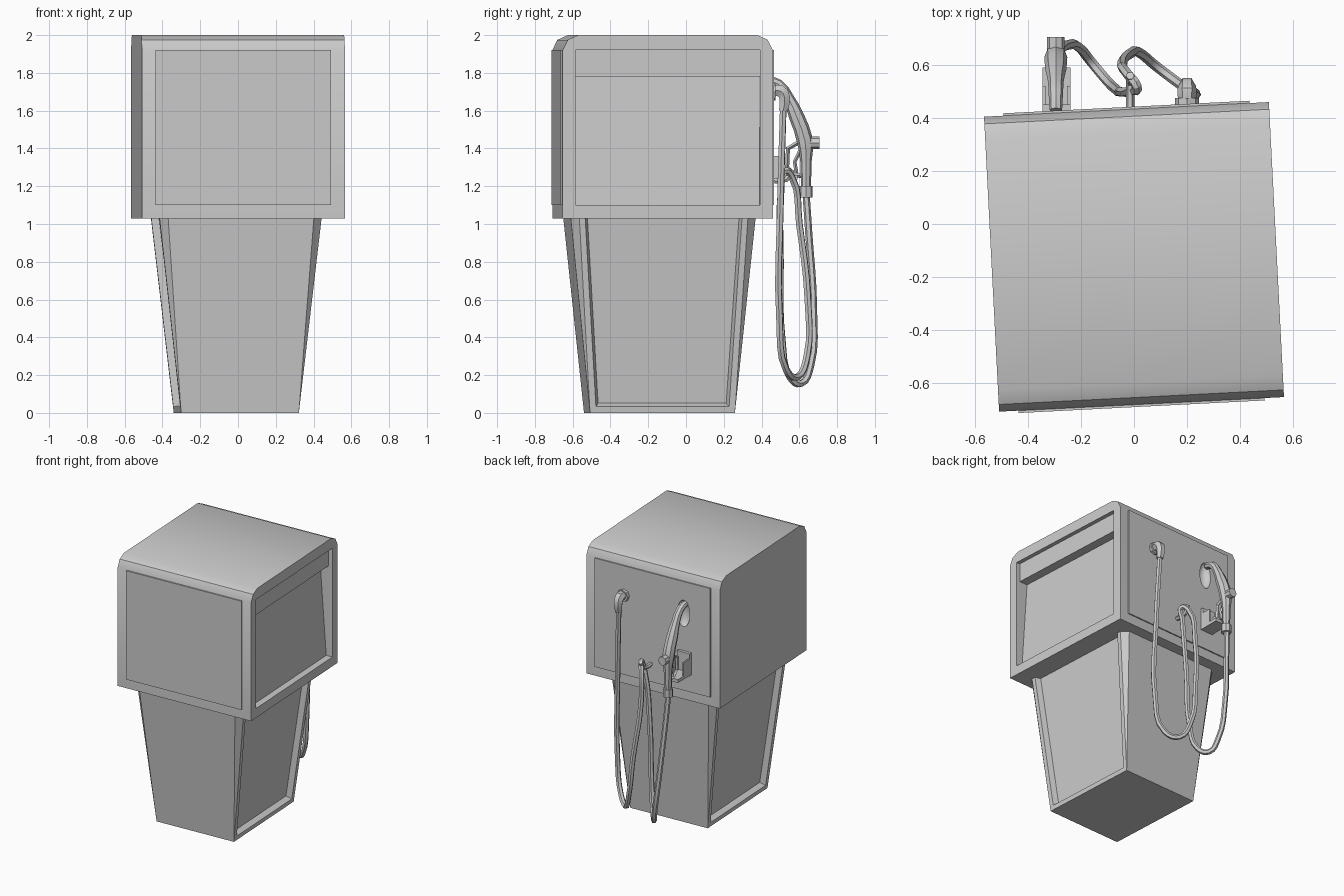
import bpy
import bmesh
from math import radians
from mathutils import Matrix, Vector

cube = bpy.data.objects.get("Cube")
if cube:
    bpy.data.objects.remove(cube, do_unlink=True)

grey = bpy.data.materials.new("light_grey")
grey.use_nodes = True
COLOUR = (0.6, 0.6, 0.6, 1)
grey.diffuse_color = COLOUR
grey.node_tree.nodes["Principled BSDF"].inputs["Base Color"].default_value = COLOUR

# The cabinet stands slightly turned
FRAME = Matrix.Translation((0, -0.124, 0)) @ Matrix.Rotation(radians(2.93), 4, 'Z')


def select_only(ob):
    bpy.ops.object.select_all(action='DESELECT')
    ob.select_set(True)
    bpy.context.view_layer.objects.active = ob


def finish(ob):
    select_only(ob)
    bpy.ops.object.shade_smooth_by_angle(angle=radians(31))
    return ob


def from_bmesh(name, bm, matrix=FRAME):
    bmesh.ops.recalc_face_normals(bm, faces=bm.faces)
    bm.transform(matrix)
    mesh = bpy.data.meshes.new(name)
    bm.to_mesh(mesh)
    bm.free()
    mesh.materials.append(grey)
    ob = bpy.data.objects.new(name, mesh)
    bpy.context.collection.objects.link(ob)
    return ob


def prism(name, points, direction):
    """Extrude a closed profile along a direction."""
    bm = bmesh.new()
    face = bm.faces.new([bm.verts.new(p) for p in points])
    made = bmesh.ops.extrude_face_region(bm, geom=[face])["geom"]
    bmesh.ops.translate(bm, vec=direction,
                        verts=[g for g in made if isinstance(g, bmesh.types.BMVert)])
    return from_bmesh(name, bm)


def box(name, low, high, matrix=FRAME):
    bm = bmesh.new()
    low, high = Vector(low), Vector(high)
    bmesh.ops.create_cube(bm, size=1, matrix=Matrix.Translation((low + high) / 2)
                          @ Matrix.Diagonal((*(high - low), 1)))
    return from_bmesh(name, bm, matrix)


def cut(ob, cutter):
    mod = ob.modifiers.new("cut", 'BOOLEAN')
    mod.operation = 'DIFFERENCE'
    mod.solver = 'EXACT'
    mod.object = cutter
    select_only(ob)
    bpy.ops.object.modifier_apply(modifier="cut")


def tube(name, points, radius, sizes=None, steps=4, sides=1, bent=True):
    curve = bpy.data.curves.new(name, 'CURVE')
    curve.dimensions = '3D'
    curve.bevel_depth = radius
    curve.bevel_resolution = sides
    curve.resolution_u = steps
    curve.use_fill_caps = True
    spline = curve.splines.new('BEZIER')
    spline.bezier_points.add(len(points) - 1)
    for i, (bp, p) in enumerate(zip(spline.bezier_points, points)):
        bp.co = p
        bp.handle_left_type = bp.handle_right_type = 'AUTO' if bent else 'VECTOR'
        bp.radius = sizes[i] if sizes else 1
    curve.materials.append(grey)
    ob = bpy.data.objects.new(name, curve)
    bpy.context.collection.objects.link(ob)
    select_only(ob)
    bpy.ops.object.convert(target='MESH')
    return finish(bpy.context.view_layer.objects.active)


# Head: rounded front and back top edges, stepped display recess on one side
W, D, BASE, TOP = 0.538, 0.557, 1.03, 2.0
half = [(D, BASE), (D, 1.92), (0.53, 1.975), (0.475, TOP)]
outline = half + [(-y, z) for y, z in reversed(half)]
head = prism("head", [(-W, y, z) for y, z in outline], (2 * W, 0, 0))
step = [(0.6, 1.92), (0.508, 1.92), (0.508, 1.78), (0.44, 1.78), (0.488, 1.1), (0.6, 1.1)]
cutter = prism("display_cutter", [(x, -0.49, z) for x, z in step], (0, 0.98, 0))
cut(head, cutter)
bpy.data.objects.remove(cutter, do_unlink=True)

# Thin panels on the front and back of the head
box("front_panel", (-0.465, -D - 0.009, 1.1), (0.465, -D + 0.02, 1.92))
back_panel = box("back_panel", (-0.465, D - 0.02, 1.1), (0.465, D + 0.009, 1.92))

# Rounded nozzle socket sunk in the back
bm = bmesh.new()
bmesh.ops.create_uvsphere(bm, u_segments=20, v_segments=12, radius=1,
                          matrix=Matrix.Translation((-0.28, 0.43, 1.68))
                          @ Matrix.Diagonal((0.05, 0.05, 0.1, 1)))
cutter = from_bmesh("socket_cutter", bm, Matrix())
cut(head, cutter)
cut(back_panel, cutter)
bpy.data.objects.remove(cutter, do_unlink=True)
finish(head)
finish(back_panel)

# Pedestal: tapers down, corner bevels fade to a point, recessed side panels
bm = bmesh.new()
bx, by, tx, ty, bevel, height = 0.312, 0.384, 0.434, 0.494, 0.045, 1.07
for sx in (-1, 1):
    for sy in (-1, 1):
        bm.verts.new((sx * bx, sy * by, 0))
        bm.verts.new((sx * (tx - bevel), sy * ty, height))
        bm.verts.new((sx * tx, sy * (ty - bevel), height))
bmesh.ops.convex_hull(bm, input=bm.verts)
bmesh.ops.dissolve_limit(bm, angle_limit=radians(1), verts=bm.verts, edges=bm.edges)
bm.normal_update()
sides = [f for f in bm.faces if abs(f.normal.x) > 0.9]
bmesh.ops.inset_individual(bm, faces=sides, thickness=0.045)
bmesh.ops.inset_individual(bm, faces=sides, thickness=0.02, depth=-0.04)
from_bmesh("pedestal", bm, FRAME @ Matrix.Translation((-0.01, -0.016, 0)))

# Hose inlet elbow with flange
tube("inlet_flange", [(0.2, 0.44, 1.7), (0.2, 0.475, 1.7)], 0.045, sides=2)
tube("inlet_elbow", [(0.2, 0.45, 1.7), (0.2, 0.5, 1.705), (0.2, 0.522, 1.67),
                     (0.2, 0.515, 1.6)], 0.033, [1, 1.1, 1, 0.8], steps=2)

# Hose hanging in two loops over the hook
tube("hose", [(0.2, 0.515, 1.62), (0.22, 0.5, 1.1), (0.225, 0.495, 0.5), (0.17, 0.53, 0.23),
              (0.09, 0.59, 0.19), (0.03, 0.64, 0.3), (-0.01, 0.645, 0.6), (-0.045, 0.6, 1.0),
              (-0.02, 0.56, 1.25), (0.01, 0.52, 1.28), (-0.01, 0.505, 1.2),
              (-0.05, 0.5, 0.8), (-0.07, 0.51, 0.38), (-0.11, 0.55, 0.19),
              (-0.16, 0.61, 0.155), (-0.2, 0.66, 0.25), (-0.25, 0.675, 0.55),
              (-0.285, 0.65, 0.95), (-0.3, 0.635, 1.17)], 0.019)

# Hook that carries the hose
tube("hose_hook", [(-0.015, 0.43, 1.235), (-0.015, 0.53, 1.235), (-0.015, 0.56, 1.29)],
     0.016, steps=2)

# Nozzle: spout, swollen body, collar, valve cap, trigger and guard
NX = -0.295
tube("nozzle", [(NX, y, z) for y, z in ((0.43, 1.76), (0.49, 1.74), (0.54, 1.67), (0.585, 1.57),
                                        (0.63, 1.44), (0.635, 1.33), (0.635, 1.18))],
     0.03, [0.8, 0.9, 1, 1.35, 1.45, 1, 0.85], steps=2, sides=2)
tube("hose_collar", [(NX, 0.635, 1.14), (NX, 0.635, 1.2)], 0.036, sides=2)
tube("valve_cap", [(NX, 0.63, 1.43), (NX, 0.706, 1.43)], 0.033, sides=2)
tube("trigger_guard", [(NX, y, z) for y, z in ((0.61, 1.44), (0.54, 1.4), (0.535, 1.3),
                                               (0.575, 1.26), (0.635, 1.25))],
     0.012, bent=False, steps=1, sides=0)
tube("trigger", [(NX, 0.61, 1.4), (NX, 0.575, 1.33), (NX, 0.585, 1.27)],
     0.01, bent=False, steps=1, sides=0)

# Nozzle rest on the back panel
box("rest_shelf", (-0.345, 0.42, 1.235), (-0.24, 0.59, 1.26), Matrix())
box("rest_plate", (-0.345, 0.42, 1.235), (-0.24, 0.45, 1.4), Matrix())
for name, x in (("rest_ear_right", -0.345), ("rest_ear_left", -0.252)):
    box(name, (x, 0.43, 1.25), (x + 0.012, 0.52, 1.36), Matrix())
